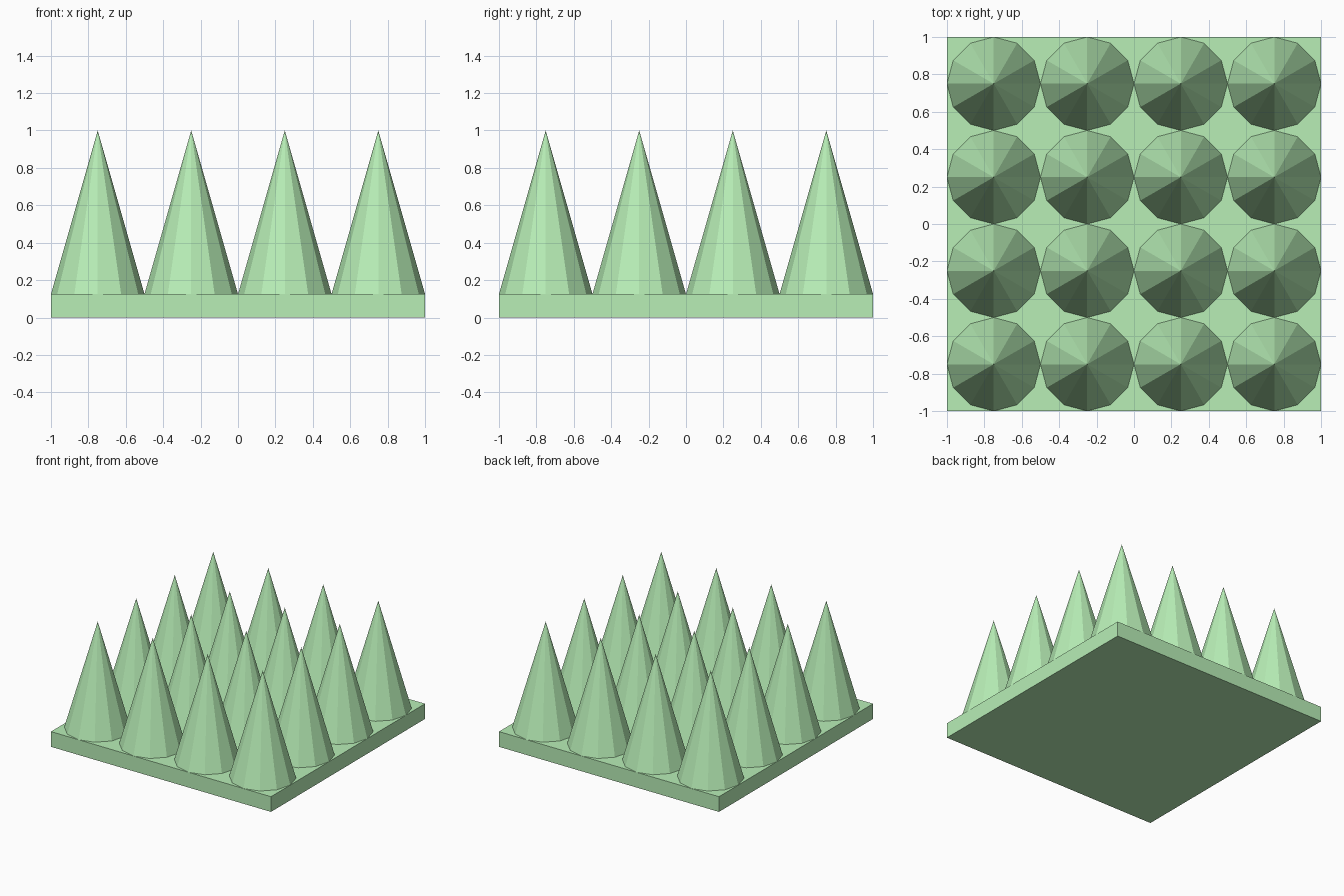
import bpy

if "Cube" in bpy.data.objects:
    bpy.data.objects.remove(bpy.data.objects["Cube"])

PLATE_H = 0.125
PITCH = 0.5
TOP = 1.0

green = bpy.data.materials.new("light_green")
green.diffuse_color = (0.48, 0.86, 0.47, 1.0)
green.use_nodes = True
green.node_tree.nodes["Principled BSDF"].inputs["Base Color"].default_value = green.diffuse_color

# Square base plate
bpy.ops.mesh.primitive_cube_add(size=1, location=(0, 0, PLATE_H / 2))
plate = bpy.context.object
plate.name = "base_plate"
plate.scale = (2, 2, PLATE_H)
bpy.ops.object.transform_apply(location=False, rotation=False, scale=True)
plate.data.materials.append(green)

# One twelve-sided spike, shared by the whole grid
cone_h = TOP - PLATE_H
bpy.ops.mesh.primitive_cone_add(vertices=12, radius1=PITCH / 2, radius2=0, depth=cone_h)
first = bpy.context.object
first.data.materials.append(green)

# 4 x 4 grid of spikes
for row in range(4):
    for col in range(4):
        if row == col == 0:
            spike = first
        else:
            spike = bpy.data.objects.new("spike", first.data)
            bpy.context.collection.objects.link(spike)
        spike.name = f"spike_{row + 1}_{col + 1}"
        spike.location = ((col - 1.5) * PITCH, (row - 1.5) * PITCH, PLATE_H + cone_h / 2)
